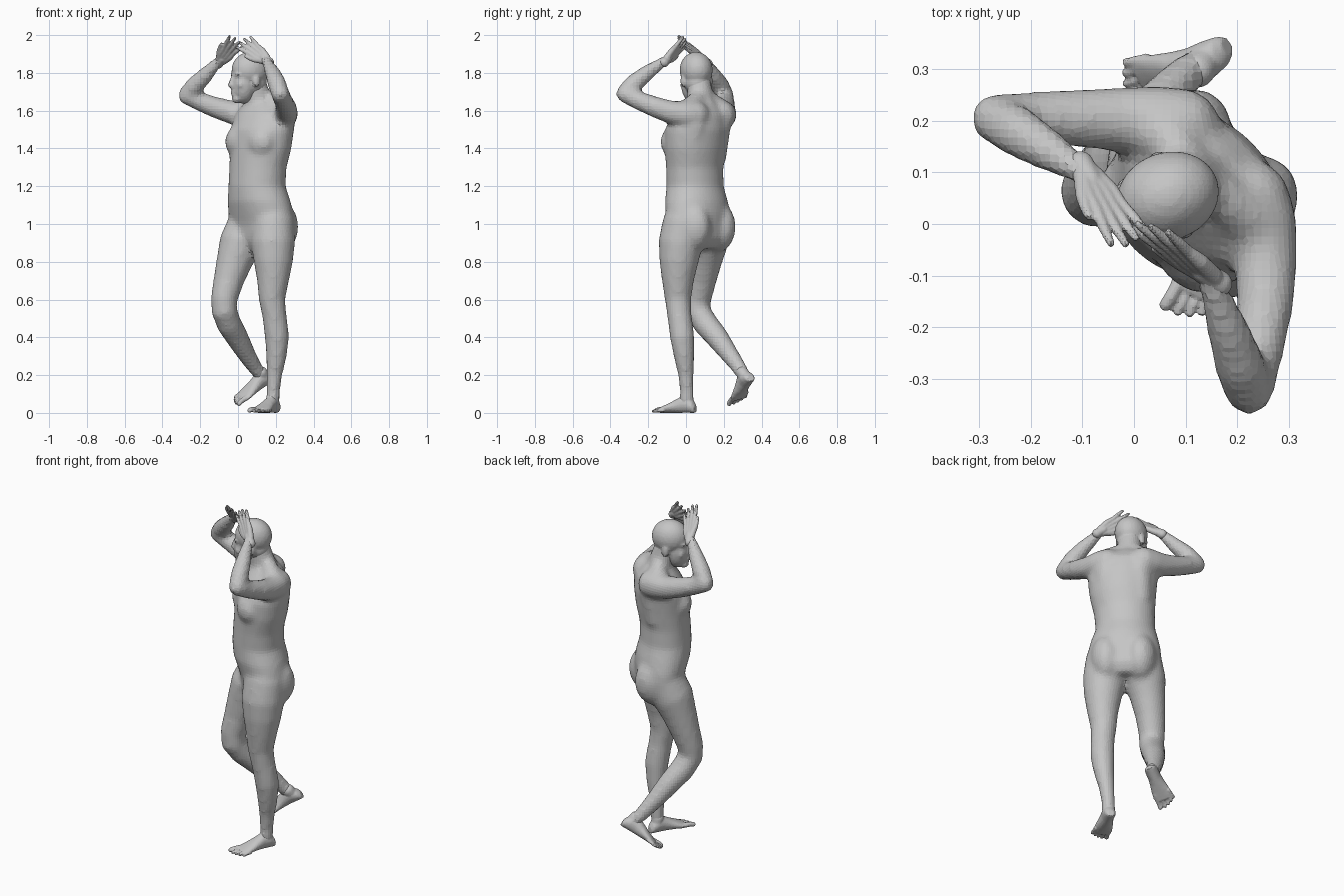
import bpy, bmesh, math
from mathutils import Vector, Matrix

if "Cube" in bpy.data.objects:
    bpy.data.objects.remove(bpy.data.objects["Cube"])

skin = bpy.data.materials.new("plain grey")
skin.use_nodes = True
skin.diffuse_color = (0.56, 0.56, 0.56, 1)
skin.node_tree.nodes["Principled BSDF"].inputs["Base Color"].default_value = (0.56, 0.56, 0.56, 1)


def loft(bm, rings, segs=18):
    """Closed skin over ellipses given as (centre, axis vector, axis vector)."""
    loops = []
    for c, a, b in rings:
        angles = [2 * math.pi * i / segs for i in range(segs)]
        loops.append([bm.verts.new(c + a * math.cos(t) + b * math.sin(t)) for t in angles])
    for lo, hi in zip(loops, loops[1:]):
        for i in range(segs):
            j = (i + 1) % segs
            bm.faces.new((lo[i], lo[j], hi[j], hi[i]))
    bm.faces.new(loops[0][::-1])
    bm.faces.new(loops[-1])


def ball(bm, centre, size, matrix=Matrix()):
    m = matrix @ Matrix.Translation(centre) @ Matrix.Diagonal((*size, 1))
    bmesh.ops.create_icosphere(bm, subdivisions=3, radius=1, matrix=m)


def tube(bm, points):
    """Round limb through (position, radius) pairs, with rounded ends."""
    pos = [Vector(p) for p, r in points]
    ref = (pos[1] - pos[0]).orthogonal()
    rings = []
    for i, (p, r) in enumerate(points):
        tangent = (pos[min(i + 1, len(pos) - 1)] - pos[max(i - 1, 0)]).normalized()
        a = (ref - tangent * ref.dot(tangent)).normalized()
        rings.append((pos[i], a * r, tangent.cross(a) * r))
    loft(bm, rings)
    for p, r in (points[0], points[-1]):
        ball(bm, p, (r, r, r))


def finish(bm, name, voxel, smooth):
    """Fuse the overlapping pieces into one flat-faced surface."""
    bmesh.ops.recalc_face_normals(bm, faces=bm.faces)
    mesh = bpy.data.meshes.new(name)
    bm.to_mesh(mesh)
    bm.free()
    ob = bpy.data.objects.new(name, mesh)
    bpy.context.collection.objects.link(ob)
    mesh.materials.append(skin)
    fuse = ob.modifiers.new("Fuse", 'REMESH')
    fuse.mode = 'VOXEL'
    fuse.voxel_size = voxel
    relax = ob.modifiers.new("Relax", 'SMOOTH')
    relax.factor = 0.5
    relax.iterations = smooth


# The trunk faces halfway between -x and -y
turn = Matrix.Rotation(math.radians(-45), 4, 'Z')
body = bmesh.new()

# Trunk: height, sideways centre, depth centre, half width, half depth
trunk = [(0.87, .04, .135, .11, .09), (0.92, .04, .14, .185, .122), (1.0, .04, .138, .2, .13),
         (1.06, .04, .13, .197, .141), (1.12, .04, .118, .185, .147), (1.2, .037, .105, .162, .14),
         (1.3, .042, .107, .165, .137), (1.4, .05, .12, .18, .144), (1.5, .05, .13, .19, .145),
         (1.58, .04, .145, .17, .12), (1.64, .03, .145, .10, .08)]
loft(body, [(turn @ Vector((u, d, z)), turn @ Vector((a, 0, 0)), turn @ Vector((0, b, 0)))
            for z, u, d, a, b in trunk], 32)
for side in (-1, 1):
    ball(body, (.047 + side * .075, .045, 1.435), (.09, .071, .09), turn)     # chest
    ball(body, (.04 + side * .092, .172, .985), (.09, .118, .14), turn)       # buttock
    tube(body, [(turn @ Vector((.02 + side * .02, .15, 1.68)), .038),         # shoulder slope
                (turn @ Vector((.035 + side * .13, .17, 1.6)), .06)])
    tube(body, [(turn @ Vector((.045 + side * .085, .19, 1.52)), .075),       # shoulder blade
                (turn @ Vector((.04 + side * .08, .165, 1.36)), .07)])
tube(body, [(turn @ Vector((.03, .15, 1.58)), .082), (turn @ Vector((.02, .13, 1.66)), .071),
            (turn @ Vector((.012, .105, 1.76)), .064)])                       # neck

# Left leg stands, right leg trails with a bent knee
tube(body, [((.185, -.01, 1.0), .115), ((.185, -.028, .9), .118), ((.187, -.038, .8), .104),
            ((.185, -.043, .7), .085), ((.18, -.042, .6), .070), ((.192, -.035, .52), .065),
            ((.207, -.02, .4), .065), ((.203, -.01, .3), .055), ((.192, 0, .2), .042),
            ((.187, .004, .12), .037), ((.186, .004, .06), .037)])
tube(body, [((.05, .13, 1.0), .105), ((.015, .108, .9), .115), ((-.02, .094, .8), .096),
            ((-.05, .08, .7), .081), ((-.074, .063, .6), .071), ((-.073, .062, .54), .069),
            ((-.047, .105, .47), .067), ((-.005, .165, .4), .061), ((.045, .23, .31), .049),
            ((.09, .28, .24), .040), ((.12, .305, .2), .036)])

# Arms raised, elbows out, forearms folded towards the head
tube(body, [((.09, .185, 1.575), .080), ((.04, .197, 1.58), .073), ((-.03, .203, 1.59), .063),
            ((-.12, .205, 1.617), .056), ((-.2, .207, 1.647), .050), ((-.269, .205, 1.68), .049)])
tube(body, [((-.269, .205, 1.685), .047), ((-.227, .18, 1.735), .050), ((-.17, .145, 1.79), .042),
            ((-.12, .113, 1.845), .030), ((-.092, .096, 1.868), .026)])
tube(body, [((.225, .045, 1.575), .080), ((.247, -.005, 1.58), .072), ((.256, -.08, 1.592), .062),
            ((.254, -.16, 1.618), .056), ((.24, -.25, 1.653), .050), ((.223, -.322, 1.69), .049)])
tube(body, [((.221, -.322, 1.695), .047), ((.206, -.275, 1.745), .050), ((.183, -.207, 1.80), .042),
            ((.157, -.135, 1.85), .030), ((.145, -.102, 1.872), .026)])
finish(body, "body", .016, 6)

# Head, turned further to its right
look = Matrix.Translation((.061, .052, 0)) @ Matrix.Rotation(math.radians(-70), 4, 'Z')
head = bmesh.new()
ball(head, (0, .005, 1.815), (.086, .102, .097), look)     # skull
ball(head, (0, -.035, 1.74), (.066, .066, .104), look)     # face
ball(head, (0, .02, 1.75), (.07, .074, .07), look)         # nape
ball(head, (0, -.072, 1.664), (.03, .026, .026), look)     # chin
ball(head, (0, -.093, 1.7), (.024, .012, .009), look)      # upper lip
ball(head, (0, -.091, 1.685), (.020, .012, .009), look)    # lower lip
tube(head, [(look @ Vector((0, -.092, 1.785)), .010), (look @ Vector((0, -.106, 1.75)), .011),
            (look @ Vector((0, -.110, 1.734)), .013)])     # nose
for side in (-1, 1):
    ball(head, (side * .028, -.08, 1.79), (.03, .016, .011), look)       # brow
    ball(head, (side * .04, -.066, 1.735), (.023, .02, .024), look)      # cheek
    ball(head, (side * .079, .012, 1.757), (.010, .020, .034), look)     # ear
    ball(head, (side * .011, -.102, 1.731), (.009, .011, .008), look)    # nostril
finish(head, "head", .009, 3)


def hand(name, wrist, along, across):
    """Open hand; across points to the thumb side."""
    wrist, n = Vector(wrist), Vector(along).normalized()
    a = Vector(across)
    a = (a - n * a.dot(n)).normalized()
    bm = bmesh.new()
    for i, length in enumerate((.084, .095, .088, .07)):
        s = (1.5 - i) * .020
        knuckle = wrist + n * (.1 - .004 * i) + a * s
        tube(bm, [(wrist + a * s * .45, .018), (wrist + n * .05 + a * s * .9, .016), (knuckle, .012)])
        tube(bm, [(knuckle, .012), (knuckle + n * length * .5 + a * s * .25, .0105),
                  (knuckle + n * length + a * s * .45, .008)])
    tube(bm, [(wrist + a * .012, .017), (wrist + n * .05 + a * .038, .014),
              (wrist + n * .08 + a * .048, .011), (wrist + n * .105 + a * .052, .009)])
    tube(bm, [(wrist - n * .03, .026), (wrist + n * .015, .022)])
    finish(bm, name, .005, 2)


hand("right_hand", (-.09, .095, 1.866), (.47, -.72, .6), (-.6, -.1, .35))
hand("left_hand", (.145, -.1, 1.872), (-.66, .51, .52), (-.56, 0, -.6))


def foot(name, heel, forward, up, inner):
    """Foot from heel to toes; inner is the sign of the big toe side."""
    heel, f = Vector(heel), Vector(forward).normalized()
    up = Vector(up)
    up = (up - f * up.dot(f)).normalized()
    s = f.cross(up) * inner
    bm = bmesh.new()
    shape = [(0, .019, .04), (.012, .030, .062), (.04, .036, .09), (.075, .036, .09),
             (.11, .040, .072), (.15, .048, .052), (.185, .053, .036), (.208, .049, .026)]
    loft(bm, [(heel + f * t + up * h / 2, s * w, up * h / 2) for t, w, h in shape])
    tube(bm, [(heel + f * .045 + up * .04, .034), (heel + f * .05 + up * .08, .034)])   # ankle
    for off, end, r in ((.036, .262, .0135), (.0105, .26, .0095), (-.0105, .252, .009),
                        (-.030, .24, .009), (-.048, .226, .009)):
        tube(bm, [(heel + f * .17 + s * off * .9 + up * (r + .004), r),
                  (heel + f * (end - .028) + s * off + up * (r + .004), r),
                  (heel + f * (end - r) + s * off * 1.06 + up * r, r * .95)])
    finish(bm, name, .005, 2)


foot("left_foot", (.205, .05, 0), (-.112, -.23, 0), (0, 0, 1), 1)
foot("right_foot", (.187, .354, .17), (-.81, -.36, -.5), (-.39, -.51, .76), -1)
